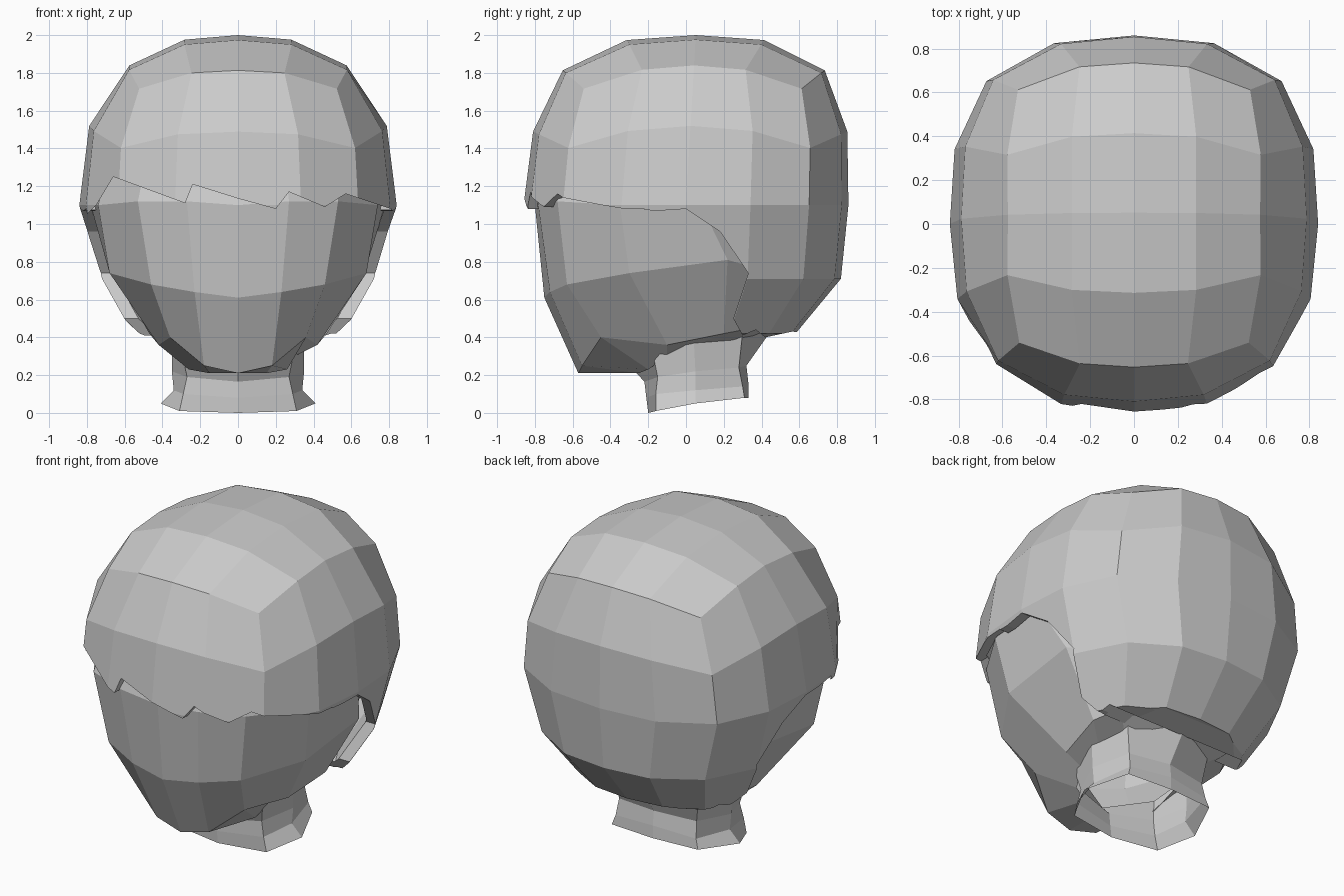
import bpy, bmesh, math

if "Cube" in bpy.data.objects:
    bpy.data.objects.remove(bpy.data.objects["Cube"])


def make_object(name, bm):
    bmesh.ops.recalc_face_normals(bm, faces=bm.faces[:])
    me = bpy.data.meshes.new(name)
    bm.to_mesh(me)
    bm.free()
    ob = bpy.data.objects.new(name, me)
    bpy.context.collection.objects.link(ob)
    return ob


def loft(name, half_rings, cap_first=False):
    """Skin mirrored half rings (front middle to back middle)."""
    bm = bmesh.new()
    loops = []
    for half in half_rings:
        full = half + [(-x, y, z) for x, y, z in half[-2:0:-1]]
        loops.append([bm.verts.new(p) for p in full])
    n = len(loops[0])
    for a, b in zip(loops, loops[1:]):
        for i in range(n):
            j = (i + 1) % n
            bm.faces.new((a[i], a[j], b[j], b[i]))
    if cap_first:
        bm.faces.new(loops[0])
    return make_object(name, bm)


def prism(name, near, far):
    bm = bmesh.new()
    a = [bm.verts.new(p) for p in near]
    b = [bm.verts.new(p) for p in far]
    n = len(a)
    bm.faces.new(a)
    bm.faces.new(b)
    for i in range(n):
        j = (i + 1) % n
        bm.faces.new((a[i], a[j], b[j], b[i]))
    ob = make_object(name, bm)
    ob.hide_render = True
    return ob


# Face and jaw
brow = [(0, -.80, 1.1), (.27, -.785, 1.12), (.53, -.68, 1.12), (.74, -.35, 1.1),
        (.78, .08, 1.1), (.6, .5, 1.1), (0, .74, 1.1)]
crown = [(x * .88, y * .88, 1.42) for x, y, z in brow]
cheek = [(0, -.75, .61), (.23, -.72, .64), (.46, -.63, .68), (.68, -.3, .74),
         (.69, .22, .81), (.5, .47, .74), (0, .68, .72)]
jaw = [(0, -.57, .21), (.18, -.55, .25), (.36, -.45, .40), (.42, -.1, .36),
       (.47, .2, .42), (.4, .36, .45), (0, .46, .45)]
throat = [(0, -.27, .21), (.15, -.25, .21), (.26, -.2, .23), (.3, -.1, .3),
          (.3, .05, .36), (.28, .25, .38), (0, .35, .38)]
loft("head", [crown, brow, cheek, jaw, throat], True)

# Neck, open underneath
loft("neck", [
    [(0, -.28, .23), (.3, -.18, .34), (.35, .04, .41), (.3, .3, .43), (0, .44, .42)],
    [(0, -.22, .165), (.27, -.15, .19), (.35, .05, .22), (.27, .28, .24), (0, .32, .25)],
    [(0, -.21, .08), (.29, -.16, .1), (.34, .05, .12), (.28, .3, .14), (0, .33, .16)],
    [(0, -.20, 0), (.31, -.16, .01), (.41, .05, .05), (.3, .31, .08), (0, .33, .08)]])

# Hair: rounded cube-sphere, hollow
bm = bmesh.new()
bmesh.ops.create_cube(bm, size=2)
bmesh.ops.subdivide_edges(bm, edges=bm.edges[:], cuts=3, use_grid_fill=True)
P = 2.5
for v in bm.verts:
    d = [math.tan(c * math.pi / 4) for c in v.co]
    if d[2] > -.01:    # crown, slightly swept back
        d[2] *= 1.2 - .1 * abs(d[1])
        length = sum(abs(c) ** P for c in d) ** (1 / P)
        x, y, z = (c / length for c in d)
        x *= 1 + .1 * max(y, 0) ** 2 * (1 - z)
        y = y * (1 + .24 * z ** 3) + .06 * z
        v.co = (.84 * x, .86 * y, 1.1 + .9 * z)
    else:              # level rings tucking in to the nape
        size = max(abs(d[0]), abs(d[1]))
        length = (abs(d[0]) ** P + abs(d[1]) ** P) ** (1 / P) or 1
        x, y = d[0] / length, d[1] / length
        if v.co.z > -.9:
            v.co = (.75 * x, .82 * y, .71)
        else:
            v.co = (.58 * x * size, .58 * y * size, .42 - .3 * (1 - size))
hair = make_object("hair", bm)
shell = hair.modifiers.new("shell", 'SOLIDIFY')
shell.thickness = .06
shell.offset = -1

# Ragged fringe across the front
fringe = [(-1, 1.09), (-.84, 1.09), (-.8, 1.05), (-.75, 1.1), (-.66, 1.25), (-.28, 1.11),
          (-.24, 1.21), (0, 1.135), (.2, 1.08), (.27, 1.17), (.46, 1.09), (.57, 1.16),
          (.84, 1.07), (1, 1.07), (1, -1), (-1, -1)]
# Hairline round the ears and nape
side = [(-.3, 1.08), (-.15, 1.07), (0, 1.08), (.18, .96), (.33, .74), (.25, .5),
        (.3, .41), (.37, .44), (.42, .40), (.56, .43), (.8, .42), (.8, -1), (-.3, -1)]
cutters = [
    prism("fringe_cutter", [(x, -1.2, z) for x, z in fringe], [(x, -.22, z) for x, z in fringe]),
    prism("side_cutter", [(-1.3, y, z) for y, z in side], [(1.3, y, z) for y, z in side])]
for c in cutters:
    m = hair.modifiers.new("cut", 'BOOLEAN')
    m.operation = 'DIFFERENCE'
    m.solver = 'EXACT'
    m.object = c

# Bake the cuts and remove the helpers
dg = bpy.context.evaluated_depsgraph_get()
baked = bpy.data.meshes.new_from_object(hair.evaluated_get(dg))
hair.modifiers.clear()
hair.data = baked
for c in cutters:
    bpy.data.objects.remove(c)
